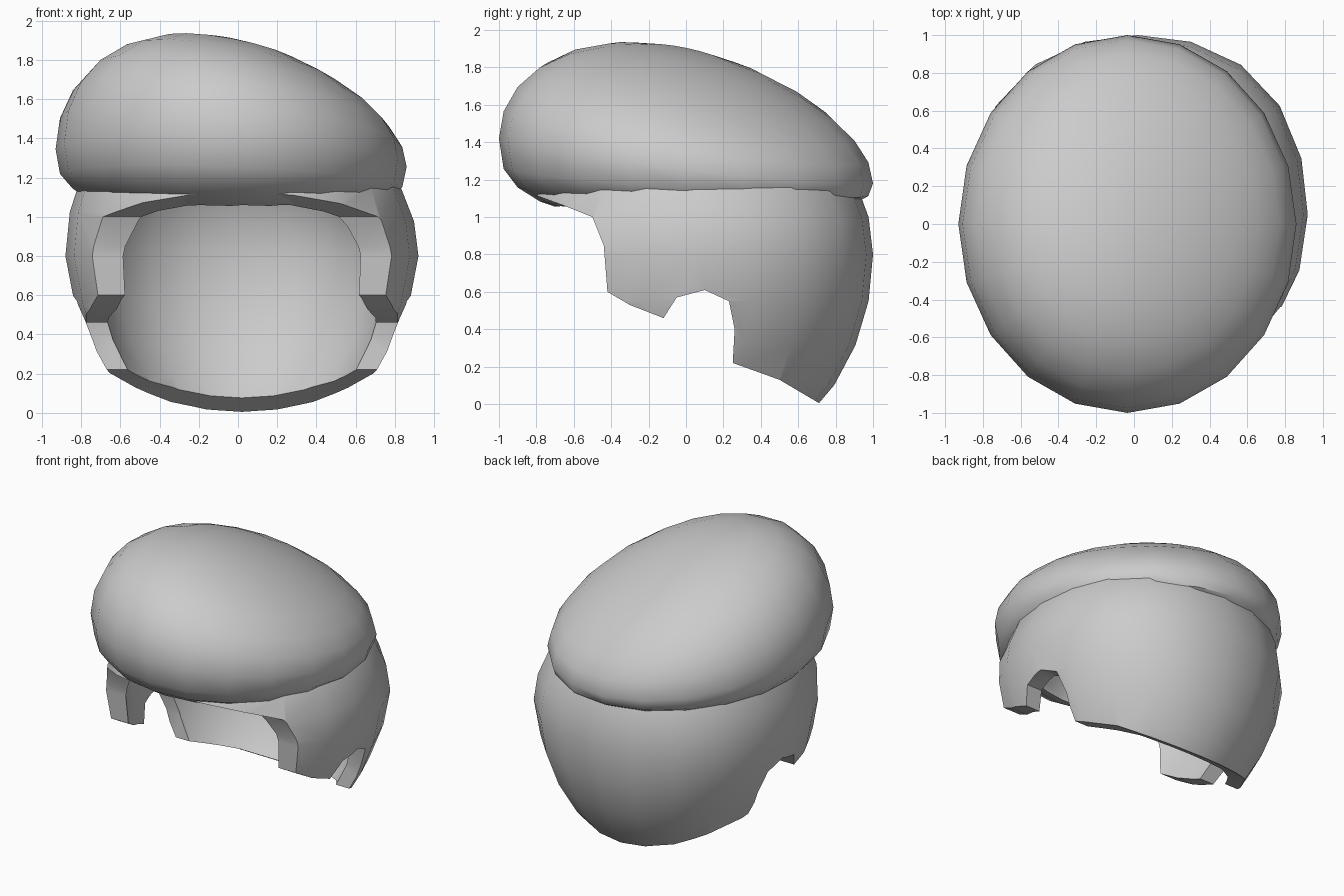
import bpy, bmesh, math
from mathutils import Vector

if "Cube" in bpy.data.objects:
    bpy.data.objects.remove(bpy.data.objects["Cube"], do_unlink=True)

grey = bpy.data.materials.new("plain grey")
grey.use_nodes = True
grey.diffuse_color = (0.6, 0.6, 0.6, 1)
grey.node_tree.nodes["Principled BSDF"].inputs["Base Color"].default_value = (0.6, 0.6, 0.6, 1)


def add_object(name, bm):
    bmesh.ops.recalc_face_normals(bm, faces=bm.faces)
    mesh = bpy.data.meshes.new(name)
    bm.to_mesh(mesh)
    bm.free()
    mesh.materials.append(grey)
    obj = bpy.data.objects.new(name, mesh)
    bpy.context.collection.objects.link(obj)
    return obj


def shaped_ball(name, segments, rings, shape):
    """A unit ball whose points are moved by a rule."""
    bm = bmesh.new()
    bmesh.ops.create_uvsphere(bm, u_segments=segments, v_segments=rings, radius=1)
    for v in bm.verts:
        v.co = shape(v.co)
    return add_object(name, bm)


def cut(obj, cutter, operation):
    mod = obj.modifiers.new("cut", "BOOLEAN")
    mod.operation, mod.object, mod.solver = operation, cutter, "EXACT"
    graph = bpy.context.evaluated_depsgraph_get()
    baked = bpy.data.meshes.new_from_object(obj.evaluated_get(graph))
    obj.modifiers.clear()
    obj.data = baked


# Egg-shaped head: deep and tapered below its middle, shallow above, fuller at the back corners
def head_shape(inset, taper):
    def shape(p):
        height = (0.9 - 0.11 * p.x if p.z > 0 else 1.12) - inset
        full = 1 + 0.14 * p.x ** 2 * max(p.y, 0) ** 2
        width = (0.9 - inset) * full * (1 + taper * min(p.z, 0))
        return Vector((0.02 + p.x * width, 0.05 + p.y * (0.95 - inset) * full, 0.8 + p.z * height))
    return shape


# Tilted soft cap: tall crown leaning forward and right, flatter underside
def cap_shape(p):
    rim = 1.3 - 0.045 * p.x - 0.12 * p.y
    if p.z >= 0:
        z = rim + p.z * (0.58 - 0.135 * p.x - 0.09 * p.y)
    else:
        z = rim - abs(p.z) ** 0.7 * (0.33 - 0.03 * p.x - 0.13 * p.y)
    return Vector((-0.035 + 0.895 * p.x, p.y, z))


hair = shaped_ball("hair", 20, 14, head_shape(0, 0.13))
cap = shaped_ball("cap", 20, 14, cap_shape)
cavity = shaped_ball("head_cavity", 20, 14, head_shape(0.14, 0))

# Side outline of the hair: hairline, sideburn, ear notch and nape
outline = [(-0.95, 1.17), (-0.65, 1.06), (-0.5, 1.0), (-0.44, 0.85), (-0.42, 0.6), (-0.3, 0.53),
           (-0.12, 0.46), (-0.05, 0.57), (0.1, 0.61), (0.23, 0.55), (0.26, 0.4), (0.25, 0.22),
           (0.5, 0.13), (0.72, 0.0), (1.2, -0.2), (1.2, 2), (-0.95, 2)]
bm = bmesh.new()
face = bm.faces.new([bm.verts.new((-1.2, y, z)) for y, z in outline])
side = bmesh.ops.extrude_face_region(bm, geom=[face])["geom"]
bmesh.ops.translate(bm, vec=(2.4, 0, 0), verts=[g for g in side if isinstance(g, bmesh.types.BMVert)])
trim = add_object("hair_outline", bm)

cut(hair, trim, "INTERSECT")
cut(hair, cavity, "DIFFERENCE")
cut(cap, cavity, "DIFFERENCE")
for helper in (trim, cavity):
    bpy.data.objects.remove(helper, do_unlink=True)

# Smooth shading with crisp cut edges
for obj in (hair, cap):
    bpy.ops.object.select_all(action="DESELECT")
    obj.select_set(True)
    bpy.context.view_layer.objects.active = obj
    bpy.ops.object.shade_smooth_by_angle(angle=math.radians(42))
